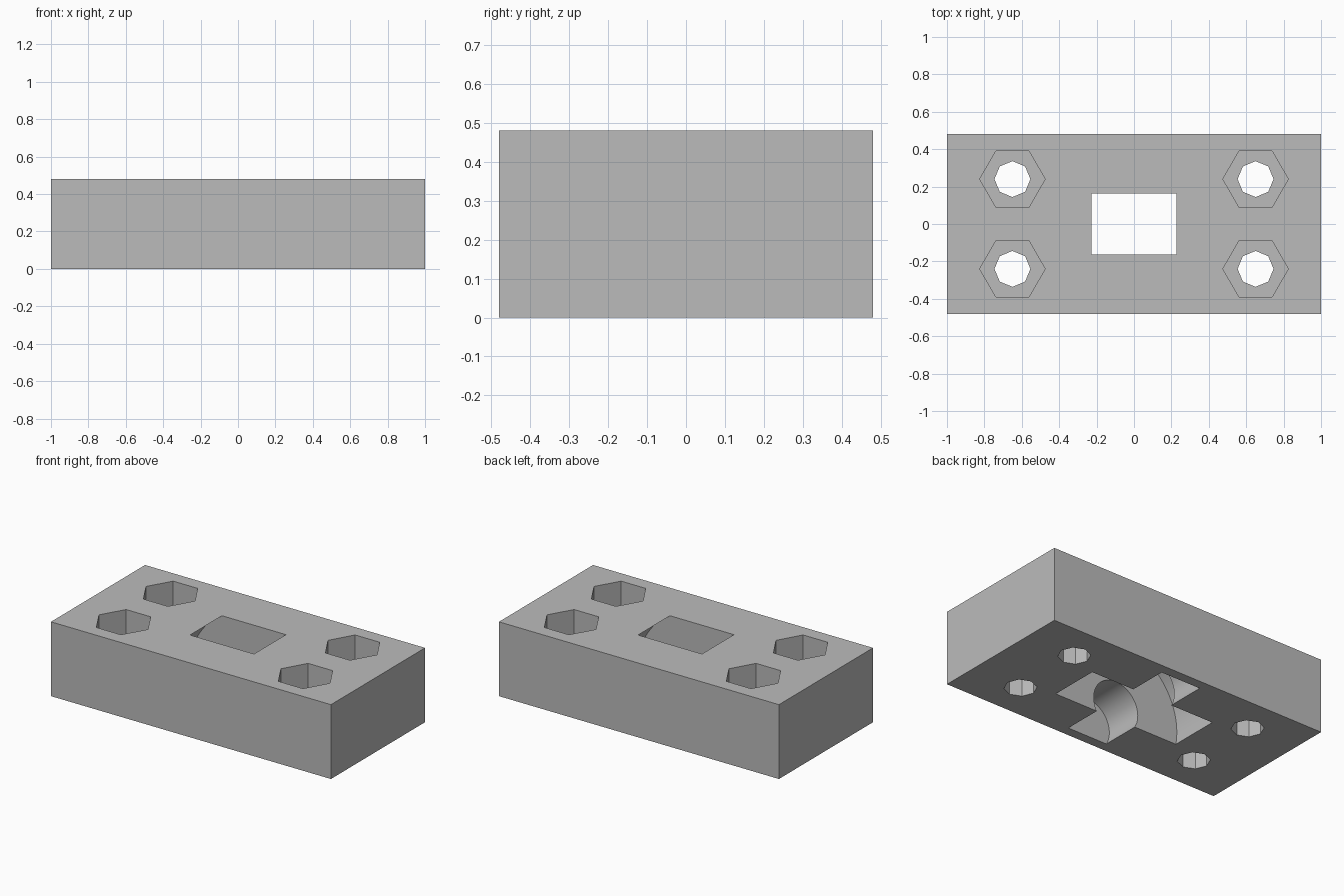
import bpy
from math import pi

cube = bpy.data.objects.get("Cube")
if cube:
    bpy.data.objects.remove(cube, do_unlink=True)

LENGTH, WIDTH, HEIGHT = 2.0, 0.96, 0.48
AXLE_Z = 0.083          # height of the wheel and axle centre line
NUT_FLOOR = 0.24        # height of the nut pocket floors

# Single plain grey
grey = bpy.data.materials.new("plain grey")
grey.use_nodes = True
colour = (0.5, 0.5, 0.5, 1)
grey.diffuse_color = colour
grey.node_tree.nodes["Principled BSDF"].inputs["Base Color"].default_value = colour

# Solid block
bpy.ops.mesh.primitive_cube_add(size=1, location=(0, 0, HEIGHT / 2))
block = bpy.context.object
block.name = "mounting_block"
block.scale = (LENGTH, WIDTH, HEIGHT)
bpy.ops.object.transform_apply(location=True, rotation=False, scale=True)
block.data.materials.append(grey)


def cut(name, sides, radius, depth, location, rotation=(0, 0, 0)):
    """Subtract a prism from the block."""
    bpy.ops.mesh.primitive_cylinder_add(
        vertices=sides, radius=radius, depth=depth,
        location=location, rotation=rotation)
    cutter = bpy.context.object
    cutter.name = name
    cutter.hide_render = True
    cutter.data.materials.append(grey)
    bpy.context.view_layer.objects.active = block
    mod = block.modifiers.new(name, 'BOOLEAN')
    mod.operation = 'DIFFERENCE'
    mod.solver = 'EXACT'
    mod.object = cutter
    bpy.ops.object.modifier_apply(modifier=mod.name)
    bpy.data.objects.remove(cutter, do_unlink=True)


# Wheel well and axle channel, both lying along y
sideways = (pi / 2, 0, 0)
cut("wheel_well", 96, 0.458, 0.326, (0, 0, AXLE_Z), sideways)
cut("axle_channel", 64, 0.165, 0.834, (0, 0, AXLE_Z), sideways)

# Four bolt holes with hexagonal nut pockets
for x in (-0.65, 0.65):
    for y in (-0.24, 0.24):
        cut("bolt_hole", 8, 0.096, 1, (x, y, HEIGHT / 2))
        cut("nut_pocket", 6, 0.175, 0.5, (x, y, NUT_FLOOR + 0.25), (0, 0, pi / 6))

# Smooth curved wells, crisp edges elsewhere
bpy.ops.object.select_all(action='DESELECT')
block.select_set(True)
bpy.context.view_layer.objects.active = block
bpy.ops.object.shade_smooth_by_angle(angle=pi / 9)
